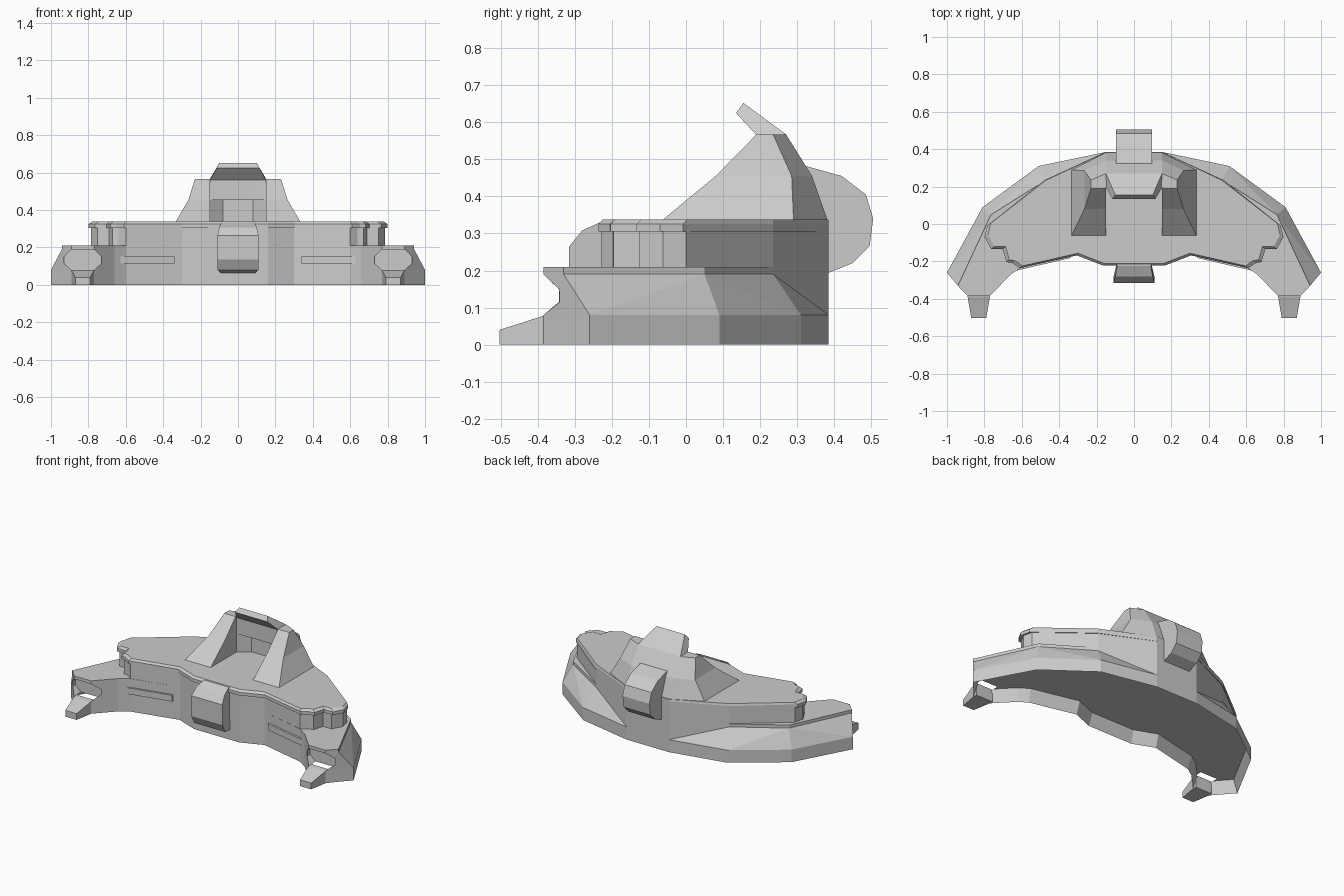
import bpy, bmesh

if "Cube" in bpy.data.objects:
    bpy.data.objects.remove(bpy.data.objects["Cube"])


def loft(name, rings, tri=False, hollow=None):
    """Skin equal-length point rings, cap both ends, optionally hollow the first cap."""
    bm = bmesh.new()
    vs = [[bm.verts.new(p) for p in r] for r in rings]
    n = len(vs[0])
    for a, b in zip(vs, vs[1:]):
        for i in range(n):
            j = (i + 1) % n
            bm.faces.new((a[i], a[j], b[j], b[i]))
    bottom = bm.faces.new(vs[0][::-1])
    bm.faces.new(vs[-1])
    bmesh.ops.recalc_face_normals(bm, faces=bm.faces[:])
    if hollow:
        bmesh.ops.inset_region(bm, faces=[bottom], thickness=hollow[0], use_even_offset=True)
        bmesh.ops.translate(bm, verts=bottom.verts[:], vec=(0, 0, hollow[1]))
    if tri:
        bmesh.ops.triangulate(bm, faces=[f for f in bm.faces if len(f.verts) == 4],
                              quad_method='SHORT_EDGE')
    me = bpy.data.meshes.new(name)
    bm.to_mesh(me)
    bm.free()
    ob = bpy.data.objects.new(name, me)
    bpy.context.collection.objects.link(ob)
    return ob


def mirror_loop(half):
    return half + [(-x, y) for x, y in reversed(half)]


def level(loop, z):
    return [(x, y, z) for x, y in loop]


def strip(name, profile):
    """Symmetric block from (half width, y, z) profile points."""
    return loft(name, [[(s * w, y, z) for w, y, z in profile] for s in (-1, 1)])


# crescent base: upright skirt, sloped outer band, hollow underneath
front = [(.16, -.215), (.3, -.16), (.6, -.23), (.66, -.27), (.77, -.385), (.89, -.385)]
outer = mirror_loop(front + [(1, -.26), (.81, .09), (.51, .31), (.15, .385)])
inner = mirror_loop(front + [(.942, -.33), (.765, .05), (.47, .235), (.15, .385)])
base = loft("crescent_base", [level(outer, 0), level(outer, .08), level(inner, .19),
                              level(inner, .21)], tri=True, hollow=(.025, .08))

# upper storey and roof plate
wall = mirror_loop([(.16, -.215), (.3, -.16), (.6, -.228), (.64, -.2), (.67, -.195),
                    (.69, -.125), (.75, -.125), (.785, -.062), (.77, 0), (.47, .235), (.15, .385)])
loft("upper_walls", [level(wall, .205), level(wall, .31)])
eave = [(x * 1.018, y - .008 if y < .1 else y) for x, y in wall]
top = [(x * .995, y + .004 if y < .1 else y) for x, y in wall]
loft("roof_plate", [level(eave, .305), level(eave, .325), level(top, .338)])

# tower: U-shaped in plan, open at the front
rings = []
for z, f, b, c, inn in ((.335, (.335, -.065), (.335, .29), (.15, .382), .25),
                        (.455, (.265, .08), (.265, .285), (.15, .34), .25),
                        (.455, (.265, .08), (.265, .285), (.15, .34), .2),
                        (.567, (.23, .195), (.23, .235), (.15, .27), .2)):
    y = min(f[1], .19)
    half = [(.08, inn), (.15, .197), (.15, y), (f[0], y), b, c]
    rings.append(level(mirror_loop(half), z))
loft("tower", rings)

# tilted visor on the tower
strip("tower_visor", [(.15, .195, .56), (.115, .135, .625), (.1, .155, .652), (.15, .27, .567)])

# rounded pods on the front and the back
strip("front_pod", [(.09, -.2, .335), (.09, -.225, .333), (.1, -.28, .308), (.11, -.315, .265),
                    (.11, -.315, .135), (.11, -.285, .08), (.09, -.2, .06)])
strip("rear_pod", [(.095, .3, .485), (.095, .33, .48), (.095, .42, .455), (.095, .485, .405),
                   (.095, .505, .34), (.095, .495, .265), (.095, .45, .22), (.095, .37, .188)])

for s, side in ((1, "right"), (-1, "left")):
    # octagonal recess in the arm end
    octagon = [(.77, .19), (.89, .19), (.93, .15), (.93, .115), (.885, .075),
               (.775, .075), (.73, .115), (.73, .15)]
    cut = loft("recess_cutter_" + side,
               [[(s * x, y, z) for x, z in octagon] for y in (-.45, -.315)])
    cut.hide_render = True
    cut.display_type = 'WIRE'
    m = base.modifiers.new("recess_" + side, 'BOOLEAN')
    m.operation, m.object, m.solver = 'DIFFERENCE', cut, 'EXACT'

    # toe in front of the arm
    loft("arm_toe_" + side, [[(s * (.83 - w), y, 0), (s * (.83 + w), y, 0),
                              (s * (.83 + w), y, h), (s * (.83 - w), y, h)]
                             for w, y, h in ((.06, -.36, .08), (.06, -.387, .077), (.04, -.503, .04))])

    # long bar on the front wall
    loft("wall_bar_" + side, [[(s * x, y + .03, .115), (s * x, y - .012, .115),
                               (s * x, y - .012, .155), (s * x, y + .03, .155)]
                              for x, y in ((.34, -.17), (.65, -.242))])
